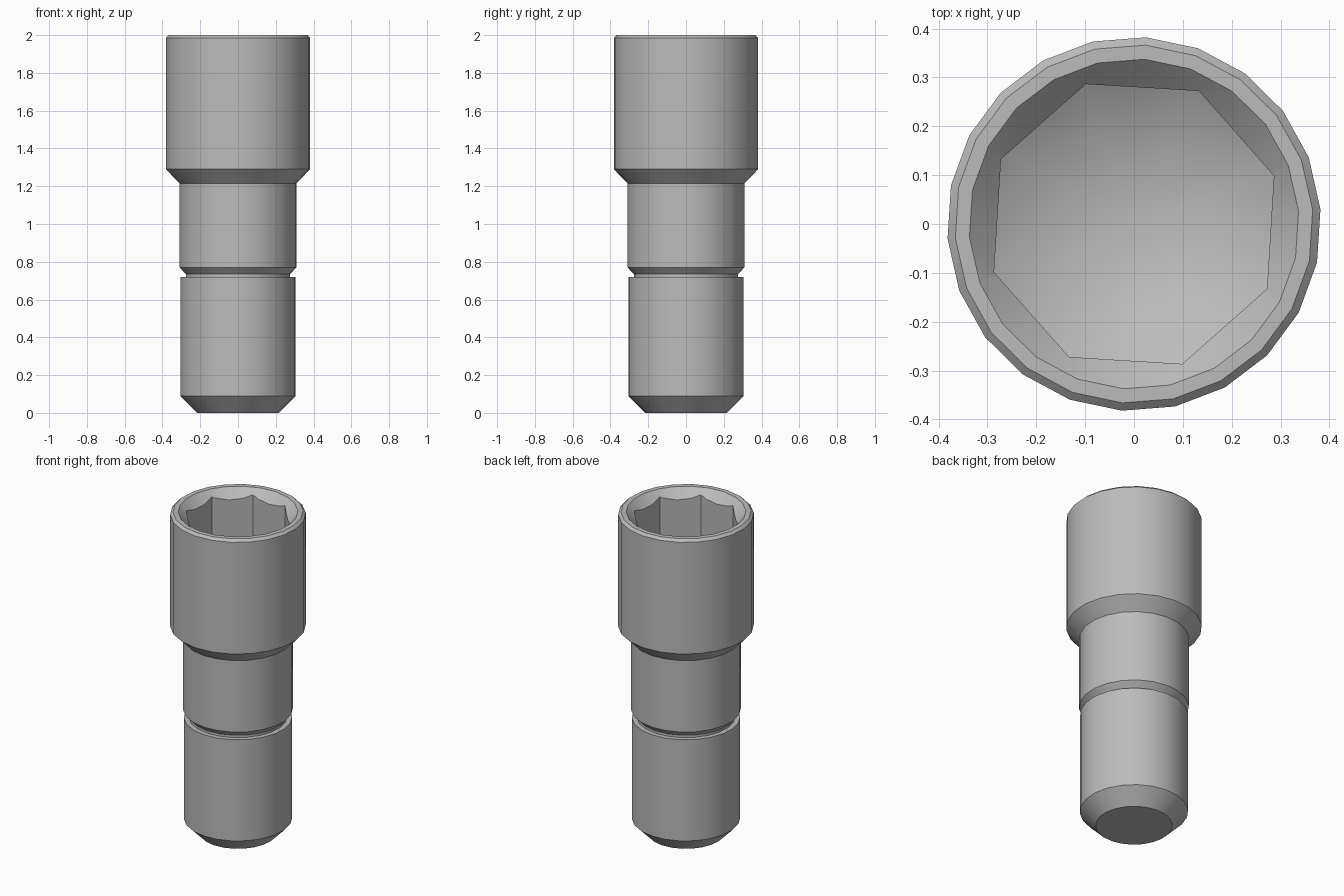
import bpy, bmesh
from math import cos, sin, radians, tau

cube = bpy.data.objects.get("Cube")
if cube:
    bpy.data.objects.remove(cube, do_unlink=True)

steel = bpy.data.materials.new("grey_steel")
steel.use_nodes = True
GREY = (0.5, 0.5, 0.5, 1)
steel.diffuse_color = GREY
steel.node_tree.nodes["Principled BSDF"].inputs["Base Color"].default_value = GREY


def lathe(name, profile, sides, turn):
    """Closed solid of revolution from (radius, height) pairs, listed bottom to top."""
    bm = bmesh.new()
    rings = []
    for r, z in profile:
        if r == 0:
            rings.append([bm.verts.new((0, 0, z))] * sides)
        else:
            angles = [radians(turn) + tau * i / sides for i in range(sides)]
            rings.append([bm.verts.new((r * cos(a), r * sin(a), z)) for a in angles])
    for low, high in zip(rings, rings[1:]):
        for i in range(sides):
            j = (i + 1) % sides
            corners = dict.fromkeys((low[i], low[j], high[j], high[i]))
            bm.faces.new(list(corners))
    for ring, (r, z) in ((rings[0], profile[0]), (rings[-1], profile[-1])):
        if r > 0:
            bm.faces.new(ring)
    bmesh.ops.recalc_face_normals(bm, faces=bm.faces)
    mesh = bpy.data.meshes.new(name)
    bm.to_mesh(mesh)
    bm.free()
    mesh.materials.append(steel)
    obj = bpy.data.objects.new(name, mesh)
    bpy.context.collection.objects.link(obj)
    return obj


def combine(target, cutter, operation):
    """Apply a boolean and discard the cutter."""
    mod = target.modifiers.new("cut", "BOOLEAN")
    mod.operation, mod.object, mod.solver = operation, cutter, "EXACT"
    bpy.context.view_layer.objects.active = target
    bpy.ops.object.modifier_apply(modifier=mod.name)
    bpy.data.objects.remove(cutter, do_unlink=True)


# Stepped outer body: foot chamfer, shank, groove, collar, flare, head
body = lathe("socket_body", [
    (0.217, 0), (0.306, 0.09), (0.306, 0.72), (0.277, 0.72), (0.277, 0.735),
    (0.31, 0.77), (0.31, 1.215), (0.383, 1.29), (0.383, 1.985), (0.367, 2),
], 22, 4.5)

# Eight-sided bore with a conical floor
bore = lathe("bore_cutter", [(0.303, 1.1), (0.303, 2.1)], 8, 19)
floor = lathe("floor_cutter", [(0, 1.23), (0.35, 1.43), (0.35, 2.2), (0, 2.2)], 44, 4.5)
combine(bore, floor, "INTERSECT")
combine(body, bore, "DIFFERENCE")

# Chamfered mouth
mouth = lathe("mouth_cutter", [(0.238, 1.9), (0.338, 2), (0.358, 2.02)], 22, 4.5)
combine(body, mouth, "DIFFERENCE")

# Smooth barrel, sharp steps
bpy.ops.object.select_all(action="DESELECT")
body.select_set(True)
bpy.context.view_layer.objects.active = body
bpy.ops.object.shade_smooth_by_angle(angle=radians(30))
